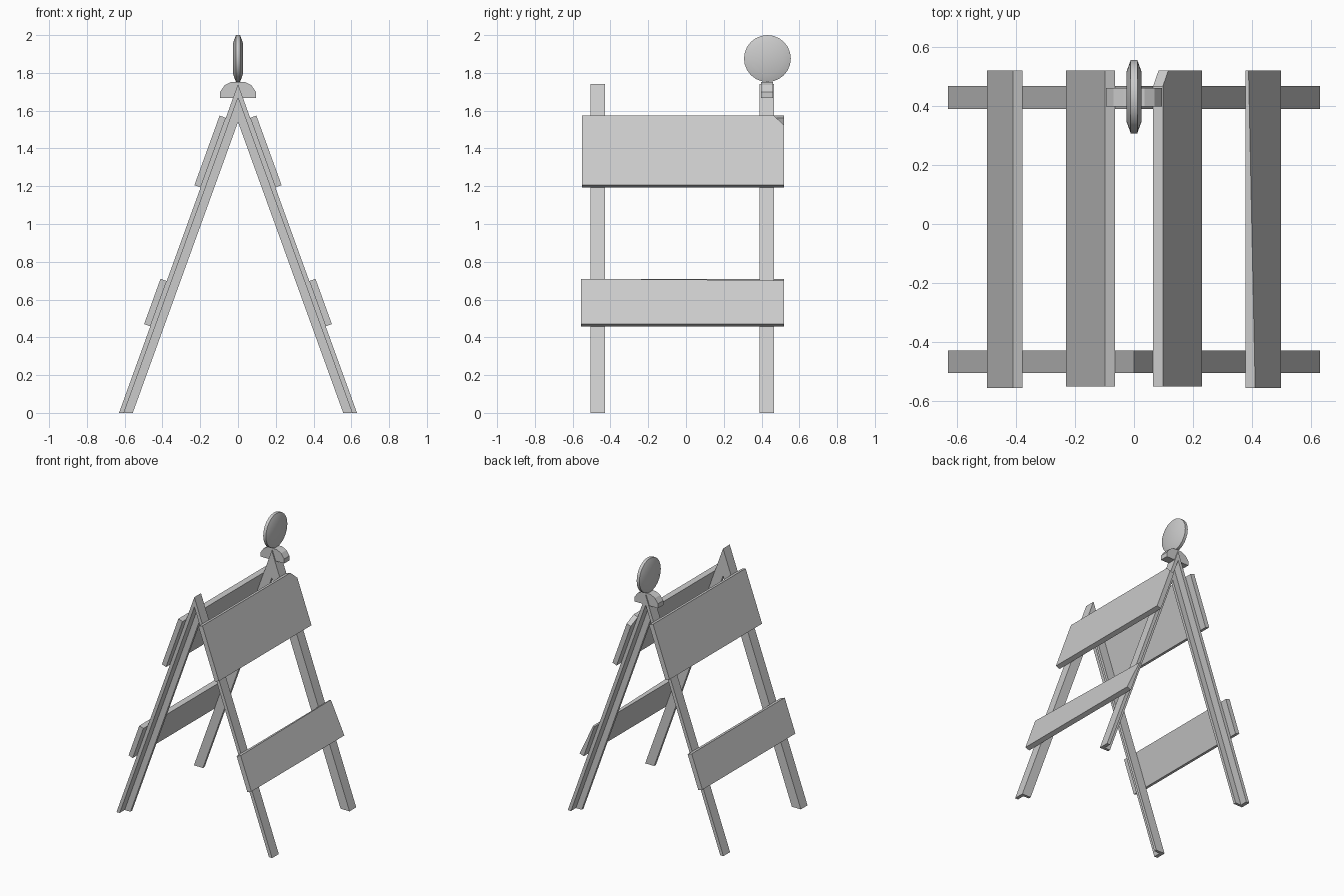
import bpy, bmesh, math
from mathutils import Vector

cube = bpy.data.objects.get("Cube")
if cube:
    bpy.data.objects.remove(cube, do_unlink=True)

grey = bpy.data.materials.new("plain grey")
grey.use_nodes = True
grey.diffuse_color = (0.6, 0.6, 0.6, 1)
grey.node_tree.nodes["Principled BSDF"].inputs["Base Color"].default_value = (0.6, 0.6, 0.6, 1)

HALF, APEX = 0.63, 1.74                               # A-frame half width and height
DOWN = Vector((HALF, 0, -APEX)).normalized()          # direction down the +x slope
OUT = Vector((APEX, 0, HALF)).normalized()            # outward from the +x slope


def finish(bm, name):
    bmesh.ops.recalc_face_normals(bm, faces=bm.faces)
    mesh = bpy.data.meshes.new(name)
    bm.to_mesh(mesh)
    bm.free()
    mesh.materials.append(grey)
    obj = bpy.data.objects.new(name, mesh)
    bpy.context.collection.objects.link(obj)
    return obj


def prism(name, points, move):
    """Extrude a planar outline along a vector."""
    bm = bmesh.new()
    face = bm.faces.new([bm.verts.new(p) for p in points])
    ext = bmesh.ops.extrude_face_region(bm, geom=[face])
    bmesh.ops.translate(bm, vec=move, verts=[v for v in ext["geom"] if isinstance(v, bmesh.types.BMVert)])
    return finish(bm, name)


def inverted_v(name, outer, inner, y0, y1):
    """Pair of sloping bars meeting at the apex; outer and inner are (half width, height)."""
    outline = [(-outer[0], 0), (0, outer[1]), (outer[0], 0),
               (inner[0], 0), (0, inner[1]), (-inner[0], 0)]
    prism(name, [(x, y0, z) for x, z in outline], (0, y1 - y0, 0))


def board(name, side, z_top, length, y0, y1, chamfer=0, worn=0):
    """Plank lying on the outer slope of the legs."""
    start = Vector((HALF * (1 - z_top / APEX), 0, z_top))
    outline = [(y0, 0), (y0, length), (y1, length)]
    outline += [(y1, chamfer), (y1 - chamfer, 0)] if chamfer else [(y1, 0)]
    obj = prism(name, [start + DOWN * s + Vector((0, y, 0)) for y, s in outline], OUT * 0.035)
    # Worn upper outer corner at the back end
    if worn:
        corner = start + OUT * 0.035 + Vector((0, y1, 0))
        for v in obj.data.vertices:
            if (v.co - corner).length < 0.001:
                v.co -= OUT * worn
    if side < 0:
        obj.data.transform(((-1, 0, 0, 0), (0, 1, 0, 0), (0, 0, 1, 0), (0, 0, 0, 1)))
        obj.data.flip_normals()


# Angle-section legs: wide outer flange plus a thin web on the inward side
for label, edge, inward in (("front", -0.505, 1), ("back", 0.467, -1)):
    inner_y = edge + inward * 0.077
    inverted_v(label + "_leg_flange", (HALF, APEX), (0.604, 1.668), edge, inner_y)
    inverted_v(label + "_leg_web", (0.604, 1.668), (0.557, 1.54), inner_y - inward * 0.02, inner_y)

# Cross boards on both slopes
for label, side in (("left", 1), ("right", -1)):
    board(label + "_upper_board", side, 1.562, 0.392, -0.55, 0.52, chamfer=0.055 if side > 0 else 0)
    board(label + "_lower_board", side, 0.698, 0.255, -0.555, 0.52, worn=0.024 if side > 0 else 0)

# Domed bracket over the back apex
dome = [(-0.095, 1.667), (-0.095, 1.70), (-0.07, 1.735), (-0.035, 1.753)]
dome += [(-x, z) for x, z in reversed(dome)]
prism("lamp_bracket", [(x, 0.398, z) for x, z in dome], (0, 0.062, 0))

# Round warning lamp: stacked rings across x, capped at both ends
bm = bmesh.new()
SEG = 24
rings = []
for x, r in ((-0.026, 0.083), (-0.011, 0.124), (0.011, 0.124), (0.026, 0.083)):
    rings.append([bm.verts.new((x, 0.431 + r * math.cos(a), 1.876 + r * math.sin(a)))
                  for a in (2 * math.pi * i / SEG for i in range(SEG))])
for a, b in zip(rings, rings[1:]):
    for i in range(SEG):
        j = (i + 1) % SEG
        bm.faces.new((a[i], a[j], b[j], b[i]))
bm.faces.new(rings[0])
bm.faces.new(rings[-1])
lamp = finish(bm, "warning_lamp")
bpy.context.view_layer.objects.active = lamp
lamp.select_set(True)
bpy.ops.object.shade_smooth_by_angle(angle=math.radians(30))
